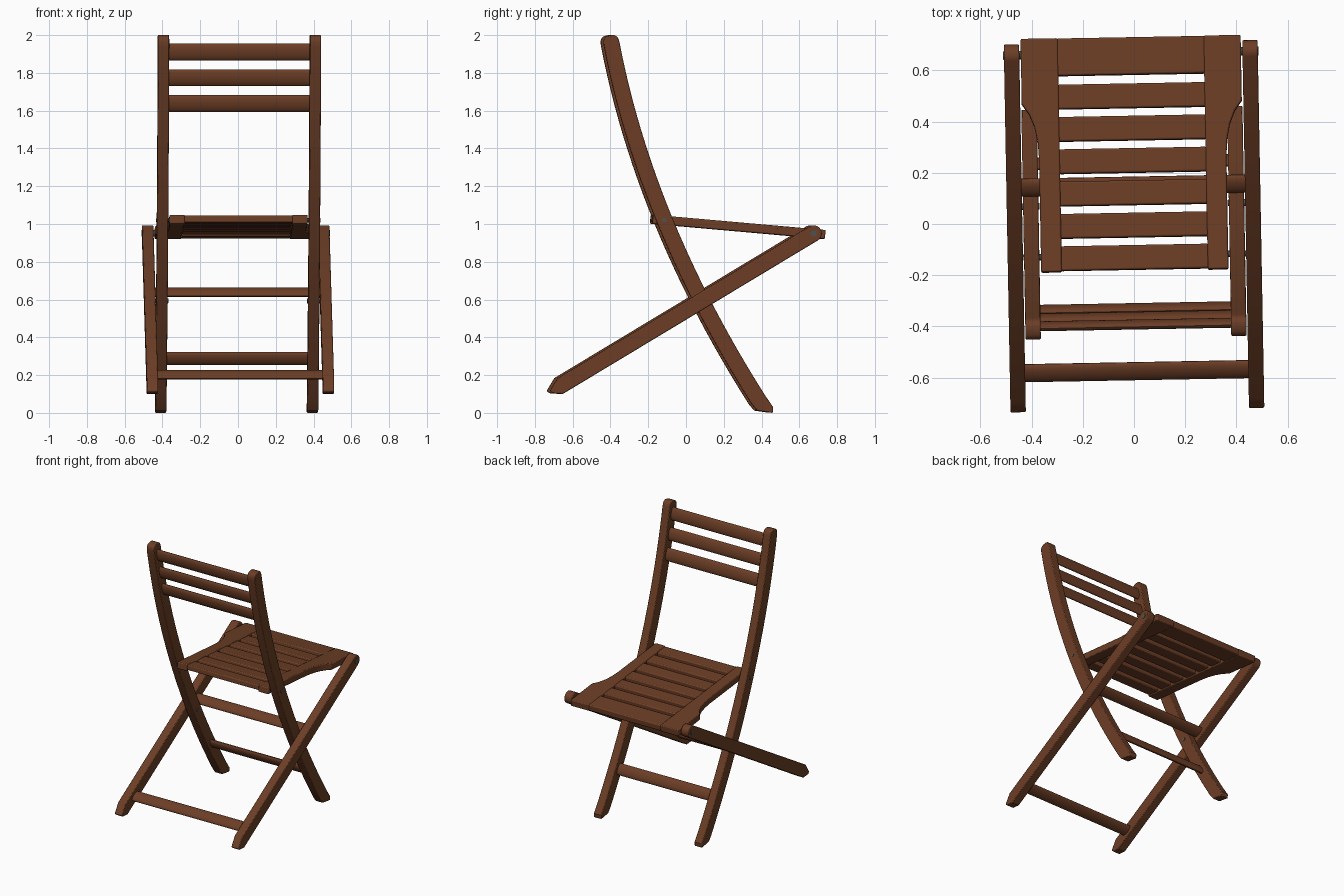
import bpy, bmesh, math
from mathutils import Matrix, Vector

cube = bpy.data.objects.get("Cube")
if cube:
    bpy.data.objects.remove(cube, do_unlink=True)


def make_material(name, colour):
    mat = bpy.data.materials.new(name)
    mat.use_nodes = True
    mat.diffuse_color = colour
    mat.node_tree.nodes["Principled BSDF"].inputs["Base Color"].default_value = colour
    return mat


WOOD = make_material("brown_wood", (0.15, 0.048, 0.019, 1))
STEEL = make_material("dark_steel", (0.08, 0.08, 0.07, 1))

# The whole chair is turned slightly about the vertical
TURN = Matrix.Rotation(math.radians(1.05), 4, 'Z')
# Seat frame: origin at the rear pivot, tilted down towards +y
SEAT = Matrix.Translation((0, -0.123, 1.02)) @ Matrix.Rotation(math.radians(-5.06), 4, 'X')


def prism(name, points, offset, mat=WOOD, mirror=False, bevel=0.0, frame=None):
    """Extrude a closed loop of 3D points by an offset vector."""
    bm = bmesh.new()
    face = bm.faces.new([bm.verts.new(p) for p in points])
    ext = bmesh.ops.extrude_face_region(bm, geom=[face])
    moved = [g for g in ext["geom"] if isinstance(g, bmesh.types.BMVert)]
    bmesh.ops.translate(bm, verts=moved, vec=offset)
    if frame:
        bm.transform(frame)
    bmesh.ops.recalc_face_normals(bm, faces=bm.faces)
    mesh = bpy.data.meshes.new(name)
    bm.to_mesh(mesh)
    bm.free()
    mesh.materials.append(mat)
    obj = bpy.data.objects.new(name, mesh)
    bpy.context.collection.objects.link(obj)
    obj.matrix_world = TURN
    bpy.ops.object.select_all(action='DESELECT')
    obj.select_set(True)
    bpy.context.view_layer.objects.active = obj
    bpy.ops.object.shade_smooth_by_angle(angle=math.radians(32))
    if bevel:
        mod = obj.modifiers.new("soft_edges", 'BEVEL')
        mod.width = bevel
        mod.segments = 2
        mod.limit_method = 'ANGLE'
        mod.angle_limit = math.radians(40)
    if mirror:
        obj.modifiers.new("other_side", 'MIRROR')
    return obj


def side_part(name, outline, x0, x1):
    """A mirrored board cut from a (y, z) outline."""
    return prism(name, [(x0, y, z) for y, z in outline], (x1 - x0, 0, 0),
                 mirror=True, bevel=0.005)


def oval_bar(name, y, z, width, thick, angle, x0, x1, mat=WOOD, mirror=False):
    """A bar along x with an oval section, its wide axis at an angle to +y."""
    ca, sa = math.cos(angle), math.sin(angle)
    loop = []
    for i in range(24):
        t = math.tau * i / 24
        a, b = width / 2 * math.cos(t), thick / 2 * math.sin(t)
        loop.append((x0, y + a * ca - b * sa, z + a * sa + b * ca))
    return prism(name, loop, (x1 - x0, 0, 0), mat, mirror)


# Curved legs that rise into the backrest
def curve_y(z):
    return 0.42 - 0.65 * z + 0.1175 * z * z


def curve_tangent(z):
    return Vector((-0.65 + 0.235 * z, 1)).normalized()


def leg_point(z, side, up=0.0):
    t = curve_tangent(z)
    n = Vector((t.y, -t.x))
    return Vector((curve_y(z), z)) + n * 0.0425 * side + t * up


levels = [0.07 + (1.945 - 0.07) * i / 24 for i in range(25)]
outline = [leg_point(z, 1) for z in levels]
for i in range(1, 12):
    t = math.pi * i / 12
    c = math.cos(t)
    side = math.copysign(abs(c) ** 0.7, c)
    outline.append(leg_point(levels[-1], side, 0.055 * math.sin(t) ** 0.7))
outline += [leg_point(z, -1) for z in reversed(levels)]
outline += [(0.368, 0.012), (0.452, 0.0), (0.454, 0.03)]
side_part("back_leg", outline, 0.372, 0.432)

# Straight support legs, pivoted at the seat front
PIVOT = Vector((0.667, 0.95))
SLOPE = math.radians(31.05)
down = Vector((-math.cos(SLOPE), -math.sin(SLOPE)))
up = Vector((-math.sin(SLOPE), math.cos(SLOPE)))
outline = [PIVOT + down * a + up * b
           for a, b in ((1.556, 0.043), (1.626, 0.006), (1.62, -0.012), (1.576, -0.043))]
for i in range(13):
    t = math.pi * i / 12
    outline.append(PIVOT - down * 0.043 * math.sin(t) - up * 0.043 * math.cos(t))
side_part("support_leg", outline, 0.436, 0.496)

# Cross bars between the legs
for name, y in (("support_rear_bar", -0.575), ("support_middle_bar", 0.15)):
    z = PIVOT.y + (y - PIVOT.x) * math.tan(SLOPE)
    oval_bar(name, y, z, 0.08, 0.035, SLOPE, -0.45, 0.45)


def leg_bar(name, z, width):
    t = curve_tangent(z)
    oval_bar(name, curve_y(z), z, width, 0.035, math.atan2(t.y, t.x), -0.39, 0.39)


leg_bar("lower_leg_bar", 0.288, 0.08)
for i in range(3):
    leg_bar(f"backrest_slat_{i + 1}", 1.91 - 0.136 * i, 0.091)

# Seat side rails, wider at the front
rail = [(0.285, -0.06), (0.366, -0.06), (0.366, 0.38), (0.37, 0.45), (0.382, 0.51),
        (0.402, 0.56), (0.43, 0.6), (0.43, 0.856), (0.285, 0.856)]
prism("seat_rail", [(x, s, -0.024) for x, s in rail], (0, 0, 0.048),
      mirror=True, bevel=0.006, frame=SEAT)


# Seat slats between the rails
def seat_slat(name, centre, width, low, high):
    s0, s1 = centre - width / 2, centre + width / 2
    loop = [(-0.29, s0, low), (-0.29, s1, low), (-0.29, s1, high), (-0.29, s0, high)]
    prism(name, loop, (0.58, 0, 0), bevel=0.007, frame=SEAT)


seat_slat("seat_front_board", 0.782, 0.146, -0.022, 0.023)
for i in range(6):
    seat_slat(f"seat_slat_{i + 1}", 0.626 - 0.1268 * i, 0.096, -0.016, 0.021)

# Pivot bolts
cross_y = 0.076
for name, y, z, size, x0, x1 in (
        ("seat_front_bolt", PIVOT.x, PIVOT.y, 0.034, 0.42, 0.499),
        ("seat_rear_bolt", -0.123, 1.02, 0.024, 0.36, 0.435),
        ("crossing_bolt", cross_y, 0.593, 0.026, 0.368, 0.45)):
    oval_bar(name, y, z, size, size, 0, x0, x1, STEEL, True)
